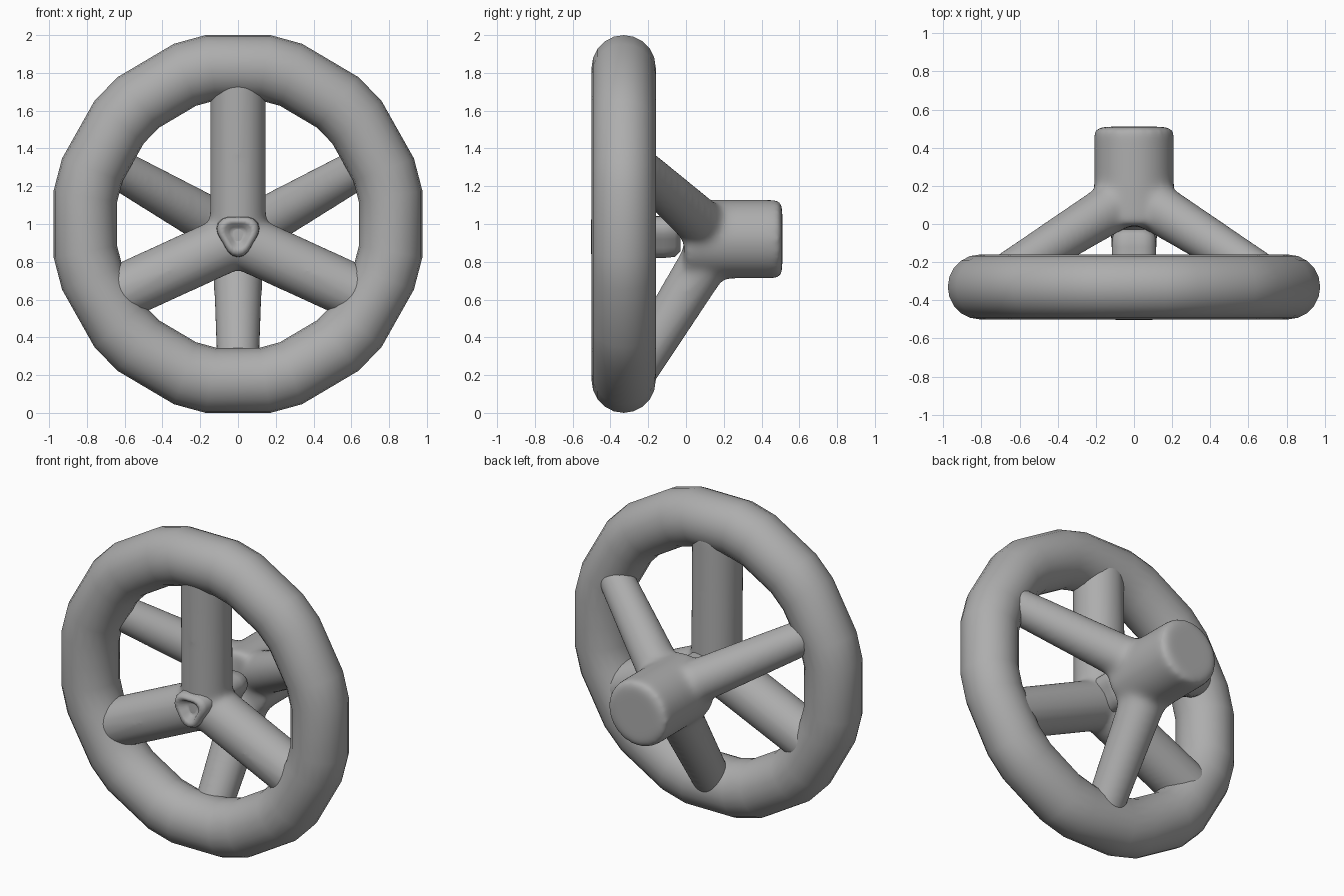
import bpy, bmesh, math
from mathutils import Vector, Matrix

if "Cube" in bpy.data.objects:
    bpy.data.objects.remove(bpy.data.objects["Cube"])

grey = bpy.data.materials.new("dark_grey")
grey.diffuse_color = (0.42, 0.42, 0.42, 1)
grey.use_nodes = True
grey.node_tree.nodes["Principled BSDF"].inputs["Base Color"].default_value = grey.diffuse_color


def add_rod(bm, a, b, radius, end_radius=None, sides=24):
    # closed, optionally tapered cylinder between two points
    a, b = Vector(a), Vector(b)
    d = b - a
    mat = Matrix.Translation((a + b) / 2) @ d.to_track_quat('Z', 'Y').to_matrix().to_4x4()
    bmesh.ops.create_cone(bm, cap_ends=True, segments=sides, radius1=radius,
                          radius2=end_radius or radius, depth=d.length, matrix=mat)


def finish(bm, name):
    bmesh.ops.recalc_face_normals(bm, faces=bm.faces)
    mesh = bpy.data.meshes.new(name)
    bm.to_mesh(mesh)
    bm.free()
    obj = bpy.data.objects.new(name, mesh)
    bpy.context.collection.objects.link(obj)
    mesh.materials.append(grey)
    for p in mesh.polygons:
        p.use_smooth = True
    return obj


def blend(obj, iterations):
    # fuse overlapping rods and soften the joints
    m = obj.modifiers.new("fuse", 'REMESH')
    m.mode = 'VOXEL'
    m.voxel_size = 0.016
    m.use_smooth_shade = True
    s = obj.modifiers.new("soften", 'SMOOTH')
    s.factor = 0.5
    s.iterations = iterations


# Rim: twelve straight sides with softened corners
bpy.ops.mesh.primitive_torus_add(major_segments=36, minor_segments=20,
                                 major_radius=0.818, minor_radius=0.17)
rim = bpy.context.object
rim.name = rim.data.name = "rim"
for v in rim.data.vertices:
    angle = math.degrees(math.atan2(v.co.y, v.co.x))
    off = math.radians((angle + 15) % 30 - 15)
    v.co.x /= math.cos(off)
    v.co.y /= math.cos(off)
rim.data.transform(Matrix.Translation((0, -0.33, 1.0))
                   @ Matrix.Diagonal((0.988, 1, 1.012, 1))
                   @ Matrix.Rotation(math.radians(90), 4, 'X'))
rim.data.materials.append(grey)
bpy.ops.object.shade_smooth()

# Rear hub with three spokes sloping forward to the rim
bm = bmesh.new()
add_rod(bm, (0, -0.01, 0.92), (0, 0.51, 0.92), 0.21, sides=32)
for s in (-1, 1):
    add_rod(bm, (0, 0.16, 0.93), (s * 0.72, -0.29, 1.34), 0.138, 0.105)
add_rod(bm, (0, 0.16, 0.90), (0, -0.28, 0.19), 0.138, 0.112)
blend(finish(bm, "rear_hub_and_spokes"), 34)

# Front spokes lying in the plane of the rim
bm = bmesh.new()
add_rod(bm, (0, -0.31, 0.90), (0, -0.32, 1.80), 0.149)
for s in (-1, 1):
    add_rod(bm, (0, -0.31, 0.92), (s * 0.70, -0.32, 0.60), 0.149)
blend(finish(bm, "front_spokes"), 20)

# Rounded triangular boss through the front hub, dished on its front face
bm = bmesh.new()
loops = []
for scale, y in ((0.25, -0.455), (0.42, -0.46), (0.62, -0.497), (0.86, -0.503),
                 (1.0, -0.47), (1.05, -0.38), (1.05, -0.12), (1.0, -0.06), (0.75, -0.03)):
    ring = []
    for i in range(24):
        t = 2 * math.pi * i / 24
        r = scale * (0.105 + 0.014 * math.cos(3 * (t + math.pi / 2)))
        ring.append(bm.verts.new((r * math.cos(t), y, 0.945 + r * math.sin(t))))
    loops.append(ring)
for a, b in zip(loops, loops[1:]):
    for i in range(24):
        j = (i + 1) % 24
        bm.faces.new((a[i], a[j], b[j], b[i]))
bm.faces.new(loops[0])
bm.faces.new(loops[-1])
finish(bm, "front_hub_boss")
